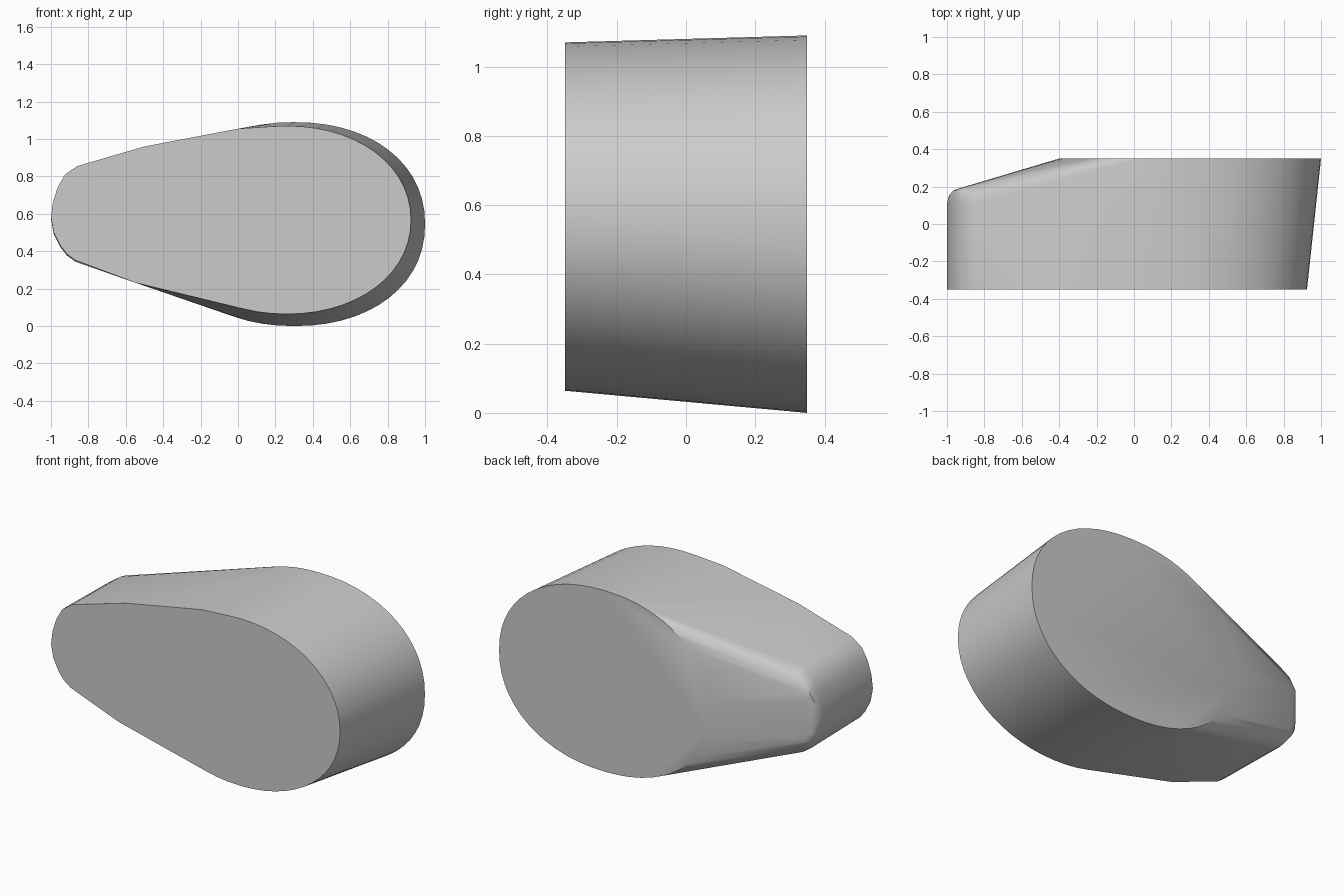
import bpy, bmesh, math

if "Cube" in bpy.data.objects:
    bpy.data.objects.remove(bpy.data.objects["Cube"])

def oval(cx, cz, rx, rz, y, power=2.15, n=56, start=0, end=360):
    # slightly squared ellipse in a plane of constant y
    pts = []
    for i in range(n):
        a = math.radians(start + (end - start) * i / n)
        c, s = math.cos(a), math.sin(a)
        pts.append((cx + rx * math.copysign(abs(c) ** (2 / power), c), y,
                    cz + rz * math.copysign(abs(s) ** (2 / power), s)))
    return pts

# flat front face: oval right end plus tapering narrow left end
points = oval(0.26, 0.567, 0.665, 0.503, -0.35, 2.08)
cap = [(-0.5, 0.96), (-0.86, 0.855), (-0.925, 0.81), (-0.965, 0.74), (-0.99, 0.66),
       (-1.0, 0.58), (-0.985, 0.5), (-0.95, 0.43), (-0.915, 0.385), (-0.87, 0.352)]
points += [(x, -0.35, z) for x, z in cap + [(0, 1.055), (-0.55, 0.232)]]

# narrow end continued backwards, with a rounded rear edge
for y, inset, scale in [(0.11, 0, 1), (0.155, 0.012, 0.96),
                        (0.18, 0.035, 0.88), (0.192, 0.07, 0.7)]:
    for x, z in cap[1:]:
        points.append((max(x, -1 + inset), y, 0.592 + (z - 0.6) * scale))

# flat back face
points += oval(0.3, 0.545, 0.7, 0.545, 0.35)

bm = bmesh.new()
for p in points:
    bm.verts.new(p)
bmesh.ops.remove_doubles(bm, verts=bm.verts, dist=0.0005)
hull = bmesh.ops.convex_hull(bm, input=bm.verts)
unused = [g for g in hull["geom_interior"] if isinstance(g, bmesh.types.BMVert)]
bmesh.ops.delete(bm, geom=list(set(unused)), context="VERTS")
bmesh.ops.dissolve_limit(bm, angle_limit=0.005, verts=bm.verts, edges=bm.edges)
bmesh.ops.recalc_face_normals(bm, faces=bm.faces)

mesh = bpy.data.meshes.new("tapered_pebble")
bm.to_mesh(mesh)
bm.free()
body = bpy.data.objects.new("tapered_pebble", mesh)
bpy.context.collection.objects.link(body)
bpy.context.view_layer.objects.active = body
body.select_set(True)
bpy.ops.object.shade_smooth_by_angle(angle=math.radians(30))
